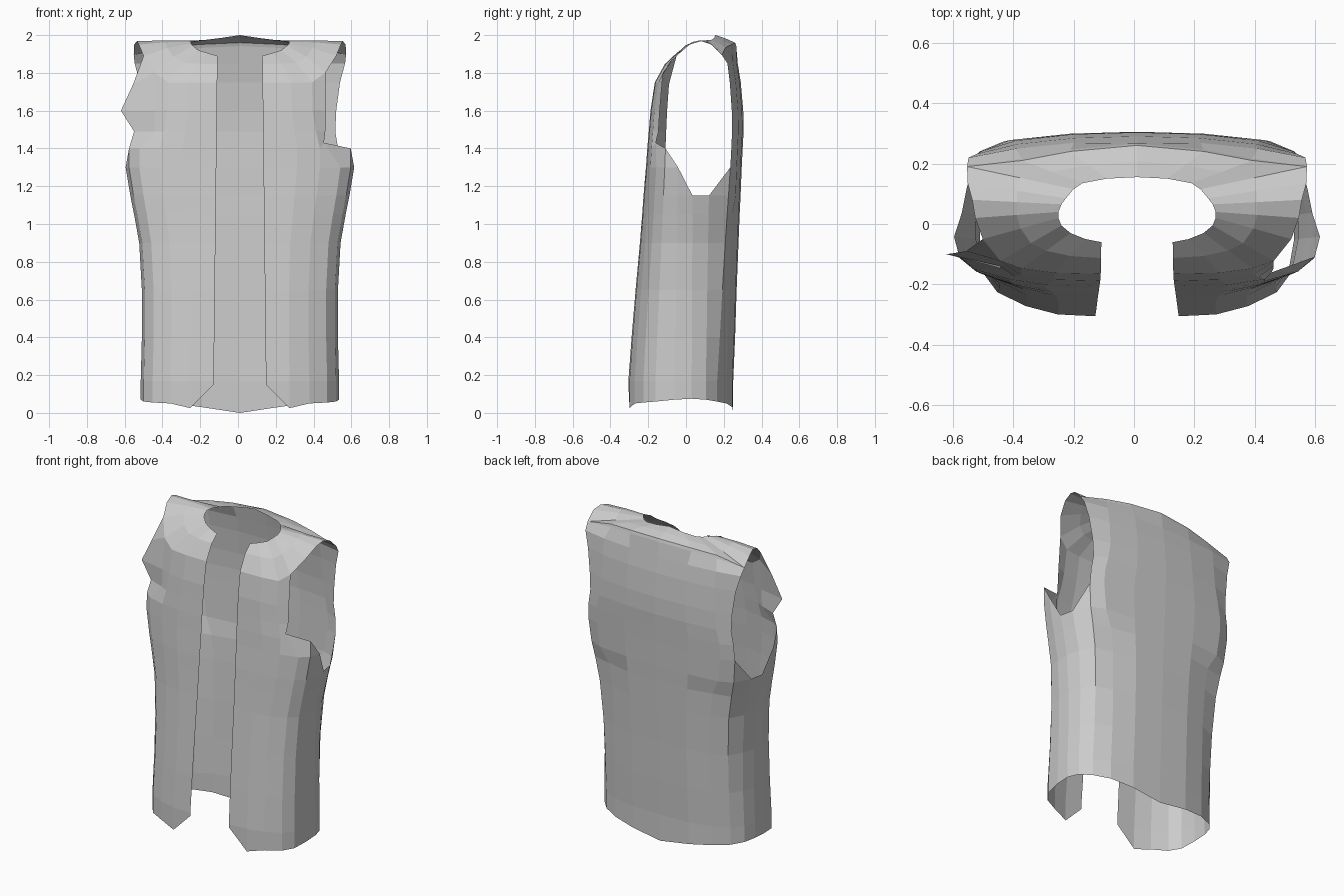
import bpy, bmesh

if "Cube" in bpy.data.objects:
    bpy.data.objects.remove(bpy.data.objects["Cube"])

# Torso cross-section: unit template scaled by half width, front depth, back depth
TX = [0, .5, .7, .88, .97, 1, 1, .99, .92, .73, .38, 0]
TY = [-1, -.98, -.89, -.74, -.53, -.2, .12, .42, .8, .91, .98, 1]
HEM = [.15, .025, .05, .055, .06, .07, .075, .07, .06, .05, .03, 0]
PROFILE = {  # height: half width, front depth, back depth
    .17: (.525, .305, .25), .4: (.519, .288, .26), .65: (.519, .267, .268),
    .9: (.533, .244, .278), 1.05: (.56, .232, .284), 1.15: (.58, .225, .289),
    1.3: (.605, .212, .295), 1.4: (.605, .205, .3), 1.49: (.575, .197, .305),
    1.6: (.55, .188, .303), 1.75: (.545, .165, .29), 1.85: (.55, .12, .274)}
BACK_EDGE = {1.15: .51, 1.3: .525, 1.4: .52, 1.49: .505, 1.6: .51, 1.75: .53, 1.85: .557}

# Yoke: neck opening and its outer border, front centre round to back centre
NECK = [(.118, -.06, 1.89), (.17, -.05, 1.905), (.22, -.03, 1.92), (.25, -.005, 1.945),
        (.26, .02, 1.955), (.26, .04, 1.965), (.25, .065, 1.97), (.235, .085, 1.972),
        (.21, .115, 1.973), (.18, .135, 1.975), (.1, .15, 1.985), (0, .155, 2)]
ARM_TOP = [(.51, -.05, 1.89), (.535, .02, 1.95), (.545, .08, 1.968), (.56, .135, 1.95),
           (.562, .19, 1.895)]
YOKE_BACK = [(.38, .21, 1.935), (.22, .24, 1.95), (0, .26, 1.96)]


def section(c, z):
    w, f, b = PROFILE[z]
    x, ty = w * TX[c], TY[c]
    if c == 0:
        x = .14 - .02 * z / 1.75
    elif c == 3 and z > 1.45:
        x = .452
    elif c == 7:
        x = w * (.955 if z < 1 else .97)
    elif c == 8:   # rounder back corner lower down
        x = BACK_EDGE.get(z, (.84 + .03 * z) * w)
        ty = min(.8, .64 + .12 * z)
    elif c == 9 and z < 1.1:
        x, ty = .66 * w, .86
    return (x, ty * (f if ty < 0 else b), 1.8 if (c, z) == (3, 1.75) else z)


def build_half(bm, side):
    cache = {}

    def vert(p):
        key = tuple(round(v, 4) for v in p)
        if key not in cache:
            cache[key] = bm.verts.new((side * key[0], key[1], key[2]))
        return cache[key]

    def face(*pts):
        vs = list(dict.fromkeys(vert(p) for p in pts))
        if len(vs) > 2:
            bm.faces.new(vs)

    def strip(a, b):
        for i in range(len(a) - 1):
            face(a[i], a[i + 1], b[i + 1], b[i])

    def point(c, z):
        if side < 0 and c == 4:   # pointed flap on one armhole
            flap = {1.49: (.56, -.105, 1.49), 1.6: (.63, -.1, 1.6), 1.75: (.565, -.09, 1.74)}
            if z in flap:
                return flap[z]
        if side > 0 and (c, z) == (3, 1.4):   # notch on the other
            return (.445, -.16, 1.43)
        return section(c, z)

    def row(z, c0, c1):
        return [point(c, z) for c in range(c0, c1 + 1)]

    # Body below the armholes
    first = row(.17, 0, 11)
    strip([(p[0], p[1], h) for p, h in zip(first, HEM)], first)
    low = [.17, .4, .65, .9, 1.05, 1.15]
    for a, b in zip(low, low[1:]):
        strip(row(a, 0, 11), row(b, 0, 11))

    # Front panel, stepping back to form the armhole
    outer = 4 if side < 0 else 3
    for a, b, last in [(1.15, 1.3, 5), (1.3, 1.4, 4), (1.4, 1.49, outer),
                       (1.49, 1.6, outer), (1.6, 1.75, outer)]:
        strip(row(a, 0, last), row(b, 0, last))
    face(point(6, 1.15), point(5, 1.15), point(5, 1.3))
    face(point(5, 1.3), point(4, 1.3), point(4, 1.4))
    if side < 0:
        face(point(3, 1.75), point(4, 1.75), ARM_TOP[0])

    # Back panel
    face(point(7, 1.15), point(8, 1.15), point(8, 1.3))
    high = [1.15, 1.3, 1.4, 1.49, 1.6, 1.75, 1.85]
    for a, b in zip(high, high[1:]):
        strip(row(a, 8, 11), row(b, 8, 11))
    tuck = [ARM_TOP[-1]] + [(x, y + .006, z - .018) for x, y, z in YOKE_BACK]
    strip(row(1.85, 8, 11), tuck)
    strip(tuck, [ARM_TOP[-1]] + YOKE_BACK)

    # Shoulder yoke with a rounded middle ring
    border = row(1.75, 0, 3) + ARM_TOP + YOKE_BACK
    middle = []
    for i, (n, o) in enumerate(zip(NECK, border)):
        x, y, z = ((n[k] + o[k]) / 2 for k in range(3))
        middle.append((x, y, z + max(.003, .026 * (1 - i / 6))))
    strip(border, middle)
    strip(middle, NECK)


bm = bmesh.new()
for side in (1, -1):
    build_half(bm, side)
bmesh.ops.remove_doubles(bm, verts=bm.verts, dist=.001)
bmesh.ops.recalc_face_normals(bm, faces=bm.faces)
bmesh.ops.translate(bm, verts=bm.verts, vec=(.01, 0, 0))
mesh = bpy.data.meshes.new("vest")
bm.to_mesh(mesh)
bm.free()
bpy.context.collection.objects.link(bpy.data.objects.new("vest", mesh))
